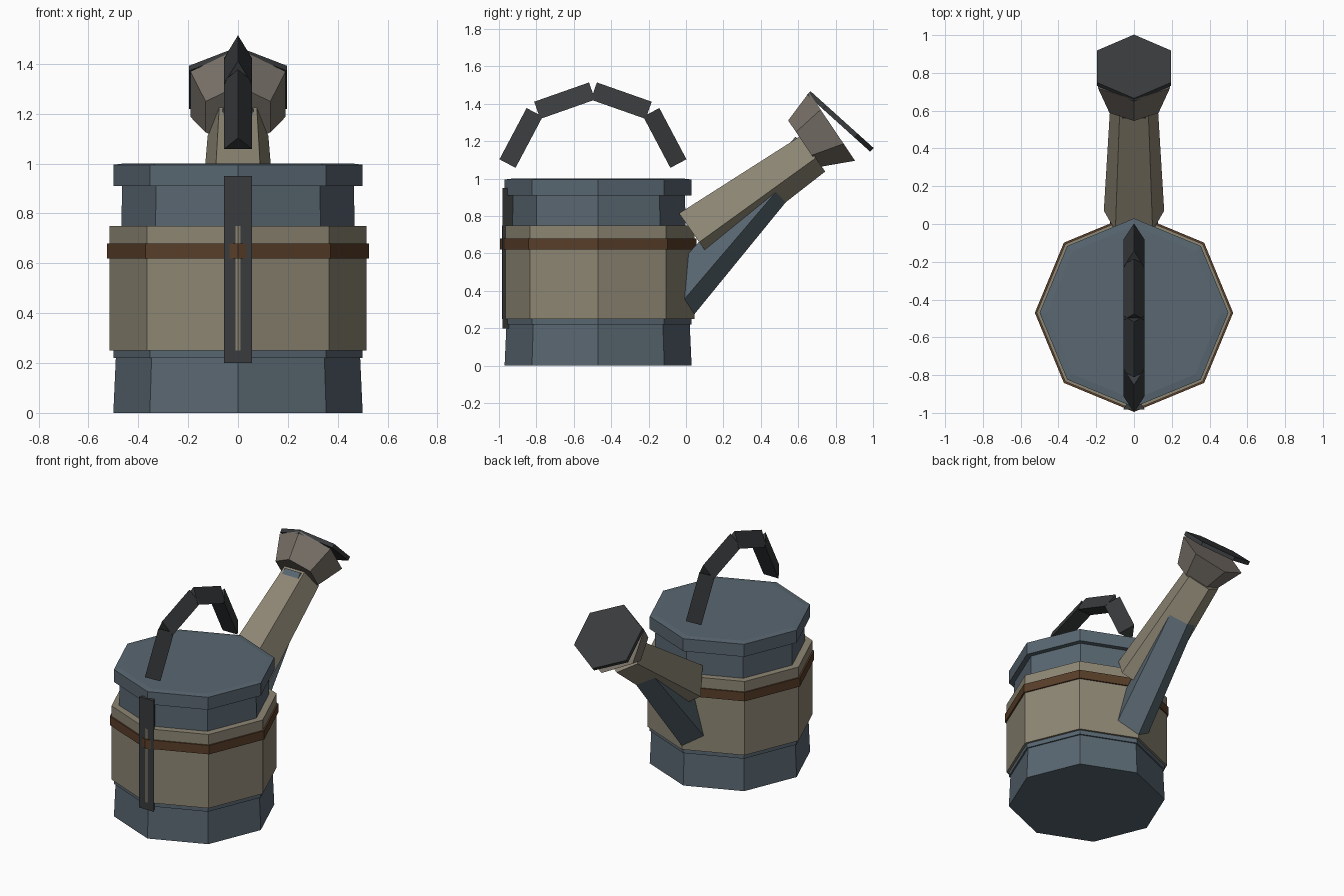
import bpy, bmesh
from math import sin, cos, pi, radians, atan2
from mathutils import Vector

if "Cube" in bpy.data.objects:
    bpy.data.objects.remove(bpy.data.objects["Cube"])


def material(name, rgb):
    m = bpy.data.materials.new(name)
    m.diffuse_color = (*rgb, 1)
    m.use_nodes = True
    m.node_tree.nodes["Principled BSDF"].inputs["Base Color"].default_value = m.diffuse_color
    return m


STEEL = material("blue_steel", (0.10, 0.135, 0.165))
TAN = material("tan_wood", (0.27, 0.24, 0.175))
TAUPE = material("taupe", (0.19, 0.165, 0.14))
RUST = material("rust_brown", (0.10, 0.048, 0.022))
DARK = material("dark_iron", (0.04, 0.043, 0.045))


def loft(name, sides, rings, mat, flip=False, angle=None):
    """Skin regular polygon rings (y, z, radius) lying along an axis in the YZ plane.
    One corner points to the axis' upper side, or to its lower side if flipped."""
    (y0, z0, _), (y1, z1, _) = rings[0], rings[-1]
    t = atan2(z1 - z0, y1 - y0) if angle is None else radians(angle)
    up = Vector((0, -sin(t), cos(t))) * (-1 if flip else 1)
    side = Vector((1, 0, 0))
    bm = bmesh.new()
    loops = []
    for y, z, r in rings:
        c = Vector((0, y, z))
        loops.append([bm.verts.new(c + r * (cos(a) * up + sin(a) * side))
                      for a in (2 * pi * i / sides for i in range(sides))])
    for a, b in zip(loops, loops[1:]):
        for i in range(sides):
            j = (i + 1) % sides
            bm.faces.new((a[i], a[j], b[j], b[i]))
    bm.faces.new(loops[0])
    bm.faces.new(loops[-1])
    bmesh.ops.recalc_face_normals(bm, faces=bm.faces)
    me = bpy.data.meshes.new(name)
    bm.to_mesh(me)
    bm.free()
    me.materials.append(mat)
    ob = bpy.data.objects.new(name, me)
    bpy.context.collection.objects.link(ob)
    return ob


def drum(name, profile, mat):
    """Eight-sided turned part from (radius, z) pairs."""
    return loft(name, 8, [(-0.47, z, r) for r, z in profile], mat, angle=90)


# Tank: steel core with foot and lid rims, wooden jacket, metal hoop
drum("tank", [(0.50, 0), (0.49, 0.22), (0.50, 0.22), (0.50, 0.25), (0.475, 0.25),
              (0.465, 0.91), (0.50, 0.91), (0.50, 0.995), (0.46, 1.0)], STEEL)
drum("wood_jacket", [(0.515, 0.25), (0.515, 0.75)], TAN)
drum("hoop", [(0.525, 0.62), (0.525, 0.68)], RUST)

# Front bar: triangular rod with its flat side outwards
loft("front_bar", 3, [(-0.9485, 0.20, 0.065), (-0.9485, 0.95, 0.065)], DARK, flip=True)

# Handle: four triangular rods, ridge outwards, mirrored front to back
MID = -0.4975
half = [((-0.94, 1.073), (-0.795, 1.347)), ((-0.79, 1.35), (-0.497, 1.453))]
for k, (a, b) in enumerate(half, 1):
    loft(f"handle_front_{k}", 3, [(*a, 0.065), (*b, 0.065)], DARK)
    loft(f"handle_back_{k}", 3, [(2 * MID - b[0], b[1], 0.065),
                                 (2 * MID - a[0], a[1], 0.065)], DARK)

# Spout and its brace: tapered five-sided tubes, flat on top
loft("spout", 5, [(0.041, 0.703, 0.168), (0.671, 1.143, 0.128)], TAN, flip=True)
loft("spout_brace", 5, [(-0.065, 0.354, 0.135), (0.646, 1.17, 0.10)], STEEL, flip=True)

# Sprinkler head and its tilted face plate
loft("sprinkler_head", 6, [(0.63, 1.187, 0.15), (0.781, 1.278, 0.22)], TAUPE, angle=34)
loft("sprinkler_plate", 6, [(0.816, 1.296, 0.227), (0.834, 1.316, 0.227)], DARK, angle=48)
